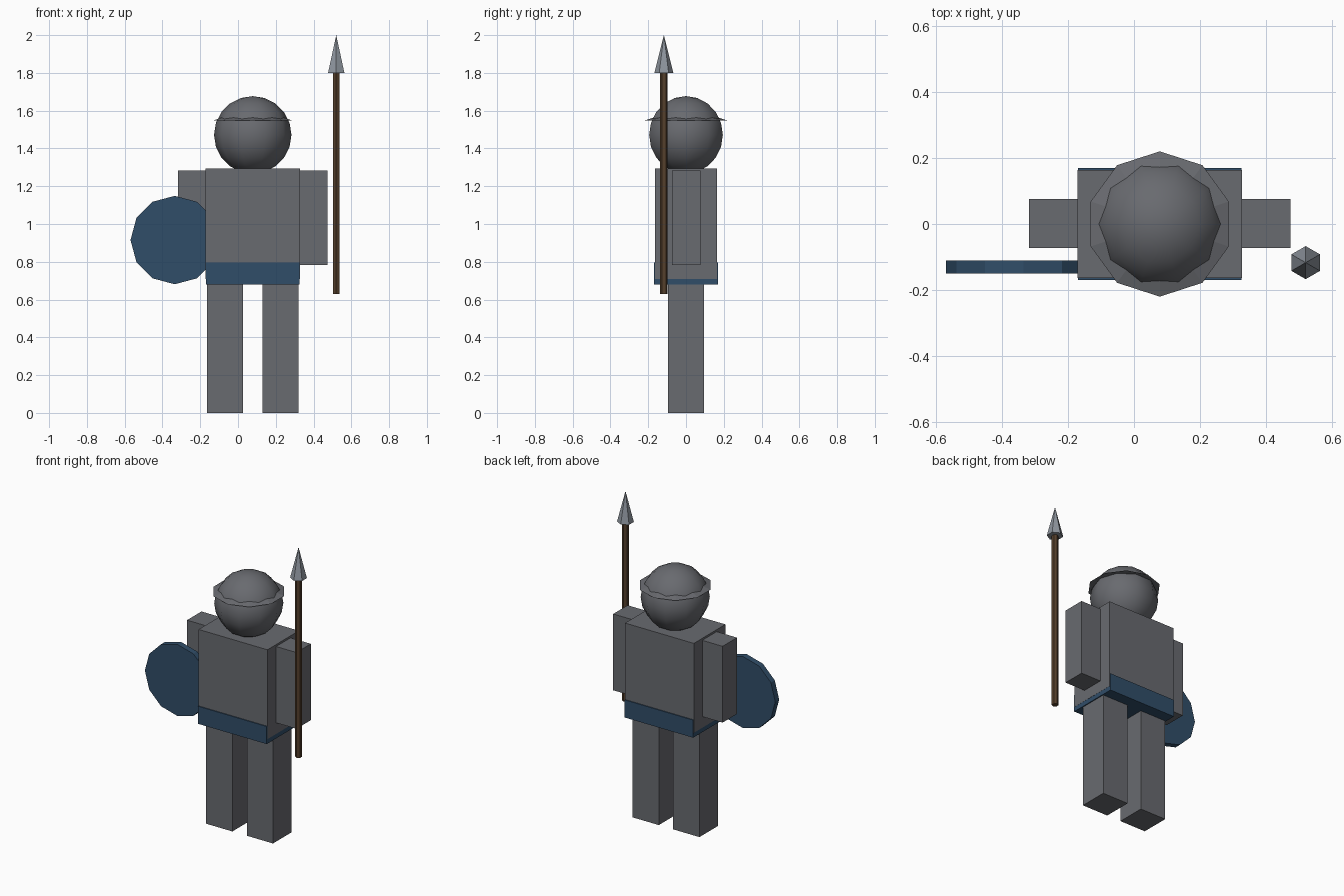
import bpy
from math import pi

if "Cube" in bpy.data.objects:
    bpy.data.objects.remove(bpy.data.objects["Cube"])

CX = 0.078  # centre line of the body


def material(name, r, g, b):
    m = bpy.data.materials.new(name)
    m.diffuse_color = (r, g, b, 1)
    m.use_nodes = True
    m.node_tree.nodes["Principled BSDF"].inputs["Base Color"].default_value = m.diffuse_color
    return m


GREY = material("dark_grey", 0.14, 0.145, 0.16)
BLUE = material("blue", 0.03, 0.075, 0.14)
WOOD = material("wood", 0.09, 0.05, 0.025)
STEEL = material("steel", 0.27, 0.3, 0.34)


def finish(name, mat):
    ob = bpy.context.object
    ob.name = name
    ob.data.materials.append(mat)
    return ob


def box(name, x, y, z, mat):
    """Box from (min, max) pairs along each axis."""
    bpy.ops.mesh.primitive_cube_add(size=1, location=[sum(p) / 2 for p in (x, y, z)])
    bpy.context.object.scale = [p[1] - p[0] for p in (x, y, z)]
    bpy.ops.object.transform_apply(location=False, rotation=False, scale=True)
    return finish(name, mat)


def cone(name, sides, r1, r2, depth, loc, mat, rot=(0, 0, 0)):
    bpy.ops.mesh.primitive_cone_add(vertices=sides, radius1=r1, radius2=r2,
                                    depth=depth, location=loc, rotation=rot)
    return finish(name, mat)


# Torso and belt skirt
box("torso", (CX - 0.249, CX + 0.249), (-0.163, 0.163), (0.71, 1.295), GREY)
box("belt", (CX - 0.248, CX + 0.248), (-0.169, 0.169), (0.68, 0.795), BLUE)

# Legs and arms, one per side
for side, tag in ((-1, "left"), (1, "right")):
    def span(a, b):
        return sorted((CX + side * a, CX + side * b))
    box(tag + "_leg", span(0.052, 0.242), (-0.095, 0.095), (0, 0.70), GREY)
    box(tag + "_arm", span(0.245, 0.396), (-0.073, 0.076), (0.783, 1.282), GREY)

# Head
bpy.ops.mesh.primitive_uv_sphere_add(segments=10, ring_count=10, radius=0.205,
                                     location=(CX, 0, 1.472), rotation=(0, 0, pi / 2))
finish("head", GREY)
bpy.ops.object.shade_smooth()

# Helmet brim: shallow ten-sided cone
cone("helmet_brim", 10, 0.22, 0, 0.07, (CX, 0, 1.548 + 0.035), GREY)

# Shield
cone("shield", 12, 0.234, 0.234, 0.04, (-0.335, -0.13, 0.915), BLUE, (pi / 2, 0, 0))

# Spear
cone("spear_shaft", 6, 0.02, 0.02, 1.17, (0.52, -0.117, 1.215), WOOD)
cone("spear_tip", 6, 0.05, 0, 0.2, (0.52, -0.117, 1.9), STEEL)
